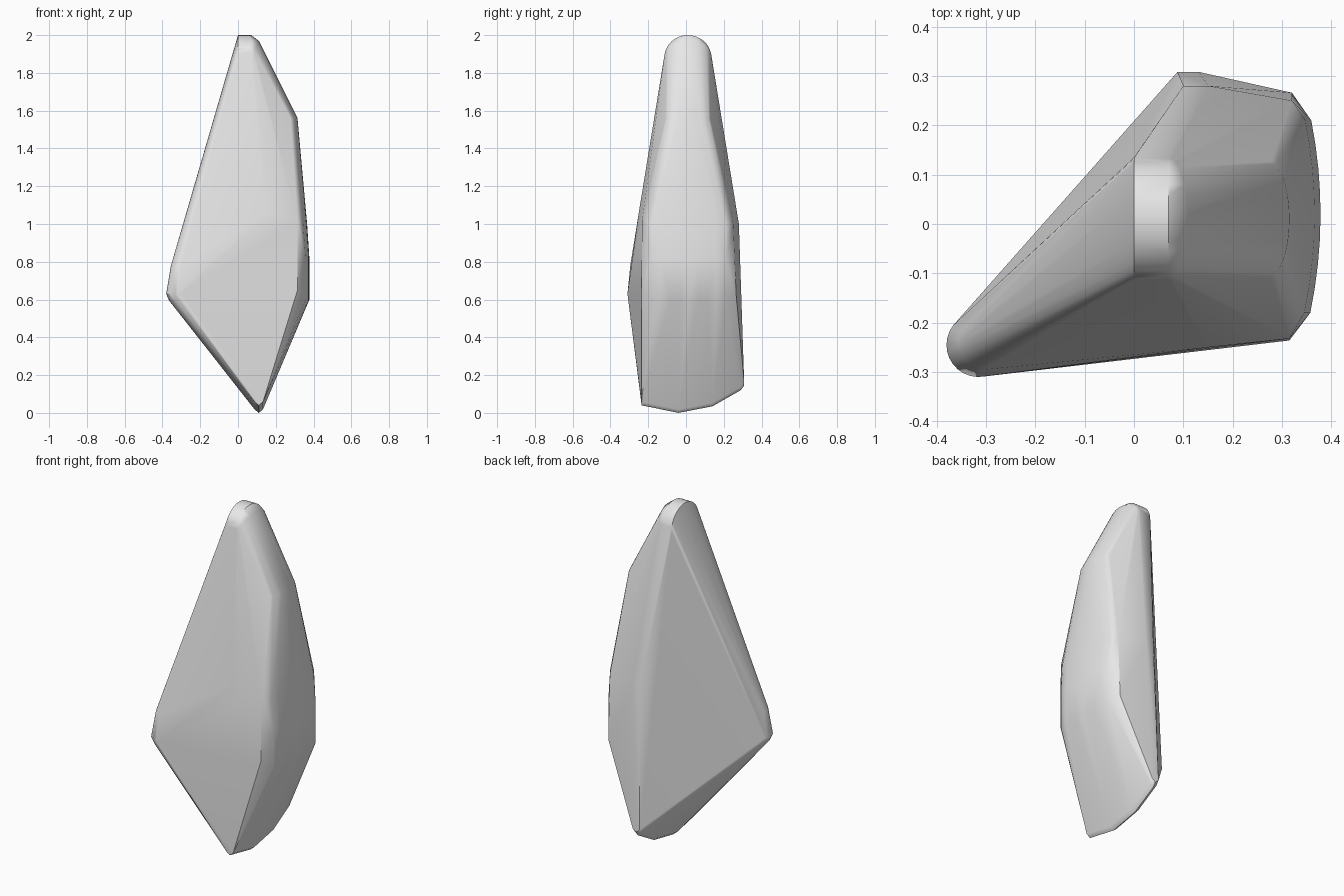
import bpy, bmesh
from math import sin, cos, radians

cube = bpy.data.objects.get("Cube")
if cube:
    bpy.data.objects.remove(cube, do_unlink=True)

# One plain grey for the whole stone
grey = bpy.data.materials.new("light_grey")
grey.use_nodes = True
colour = (0.8, 0.8, 0.8, 1)
grey.diffuse_color = colour
grey.node_tree.nodes["Principled BSDF"].inputs["Base Color"].default_value = colour

points = []

# Rounded tip: two arches over the top, then a softer shoulder, then the ridge end
for i in range(17):
    t = radians(180 * i / 16)
    y = 0.01 + 0.125 * cos(t)
    points.append((0.0, y, 1.88 + 0.12 * sin(t)))
    points.append((0.07, y, 1.88 + 0.12 * sin(t)))
    points.append((0.07 + 0.04 * sin(t), y, 1.88 + 0.09 * sin(t)))
    points.append((0.27 + 0.045 * sin(t), 0.01 + 0.12 * cos(t), 1.56))

# Rounded side corner: stacked arcs (centre x, centre y, radius, height)
for cx, cy, r, z in ((-0.305, -0.24, 0.06, 0.595), (-0.315, -0.245, 0.065, 0.63),
                     (-0.30, -0.24, 0.055, 0.78)):
    for i in range(13):
        a = radians(130 + 150 * i / 12)
        points.append((cx + r * cos(a), cy + r * sin(a), z))

# Bowed broad side
for z, inset in ((0.6, 0), (0.82, 0), (1.0, 0.012)):
    for i in range(9):
        y = -0.18 + 0.39 * i / 8
        points.append((0.378 - inset - 0.52 * (y - 0.02) ** 2, y, z))

# Chamfered edges beside the bowed side, front and back
points += [(0.315, -0.236, 0.65), (0.315, -0.232, 1.02),
           (0.32, 0.266, 0.62), (0.32, 0.25, 1.0)]

# Shallow peaks in the front and back faces
points += [(0.15, -0.25, 1.06), (0.10, 0.28, 1.0), (0.15, 0.28, 1.0)]

# Narrow rounded keel: (y, height) with three points across each station
for y, z in ((-0.235, 0.04), (-0.04, 0.0), (0.14, 0.035), (0.29, 0.12), (0.308, 0.145)):
    for dx, dz in ((-0.022, 0.018), (0, 0), (0.022, 0.018)):
        points.append((0.11 + dx, y, z + dz))

# Wrap the points in a faceted shell
bm = bmesh.new()
for p in points:
    bm.verts.new(p)
hull = bmesh.ops.convex_hull(bm, input=bm.verts[:])
loose = [v for v in bm.verts if not v.link_faces]
bmesh.ops.delete(bm, geom=loose, context='VERTS')
bmesh.ops.dissolve_limit(bm, angle_limit=radians(1), verts=bm.verts[:], edges=bm.edges[:])
bmesh.ops.recalc_face_normals(bm, faces=bm.faces[:])
mesh = bpy.data.meshes.new("faceted_stone")
bm.to_mesh(mesh)
bm.free()
mesh.materials.append(grey)

stone = bpy.data.objects.new("faceted_stone", mesh)
bpy.context.collection.objects.link(stone)
bpy.ops.object.select_all(action='DESELECT')
stone.select_set(True)
bpy.context.view_layer.objects.active = stone
bpy.ops.object.shade_smooth_by_angle(angle=radians(32))

# Keep the large facets flat while the rounded edges stay smooth
weighted = stone.modifiers.new("weighted_normals", 'WEIGHTED_NORMAL')
weighted.keep_sharp = True
